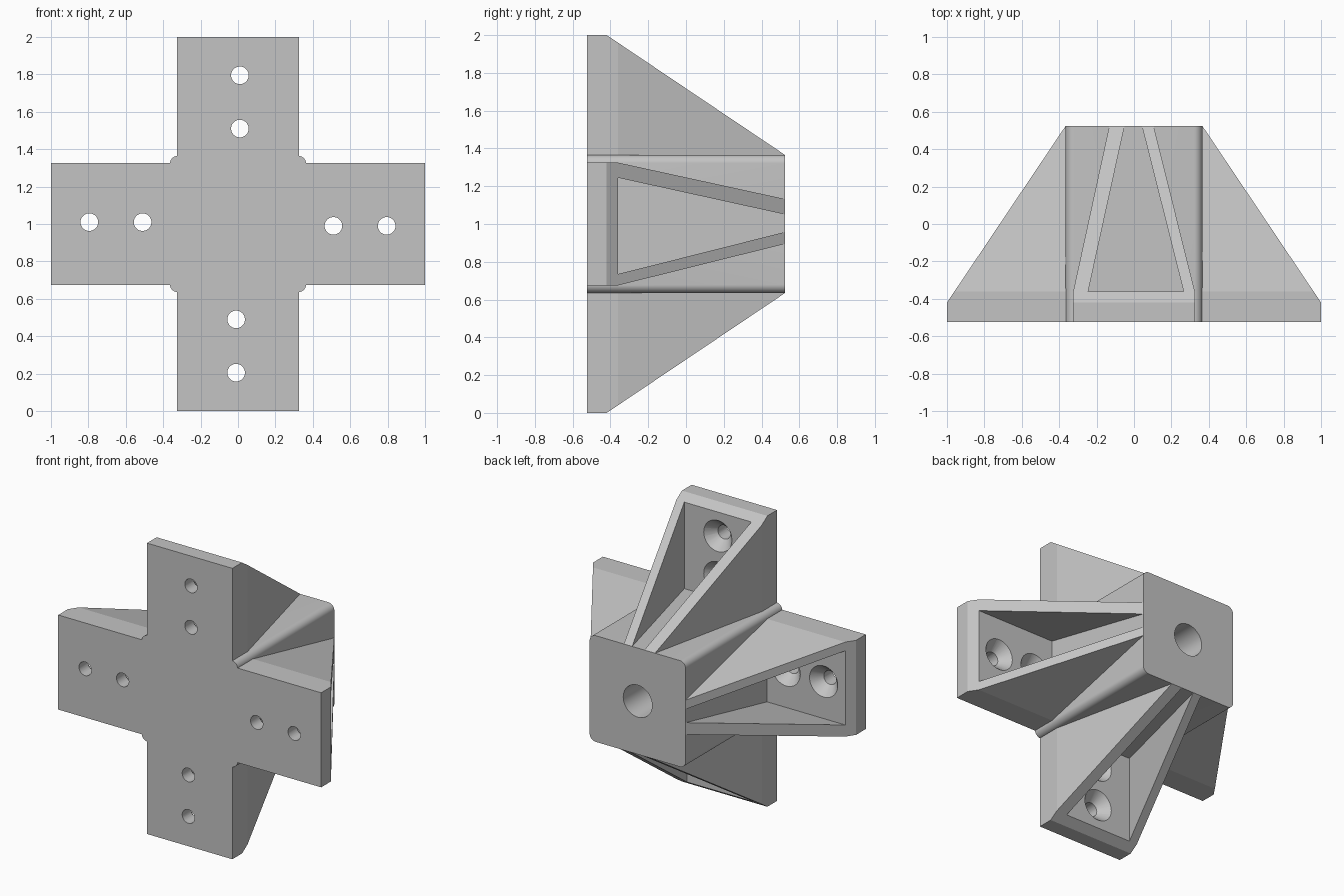
import bpy, bmesh
from math import radians
from mathutils import Matrix, Vector

if "Cube" in bpy.data.objects:
    bpy.data.objects.remove(bpy.data.objects["Cube"], do_unlink=True)

FRONT, BACK = -0.525, 0.525   # depth limits
EDGE, FLOOR = -0.42, -0.36    # start of the slope, pocket floor
HALF, CORE = 0.325, 0.365     # half widths of arm and core


def slope_x(y):
    """Reach of the sloping arm face at depth y."""
    return 1 + (CORE - 1) * (y - EDGE) / (BACK - EDGE)


def finish(bm, name):
    bmesh.ops.recalc_face_normals(bm, faces=bm.faces)
    mesh = bpy.data.meshes.new(name)
    bm.to_mesh(mesh)
    bm.free()
    obj = bpy.data.objects.new(name, mesh)
    bpy.context.collection.objects.link(obj)
    return obj


def hull(name, sections):
    """Convex solid from (y, x range, z range) sections."""
    bm = bmesh.new()
    for y, xs, zs in sections:
        for x in xs:
            for z in zs:
                bm.verts.new((x, y, z))
    bmesh.ops.convex_hull(bm, input=bm.verts)
    bmesh.ops.dissolve_limit(bm, angle_limit=radians(0.5), verts=bm.verts, edges=bm.edges)
    return finish(bm, name)


def cone(name, x, z, y0, y1, r0, r1):
    """Round solid along y."""
    bm = bmesh.new()
    bmesh.ops.create_cone(bm, cap_ends=True, segments=48, radius1=r0, radius2=r1, depth=y1 - y0,
                          matrix=Matrix.Translation((x, (y0 + y1) / 2, z))
                          @ Matrix.Rotation(radians(-90), 4, 'X'))
    return finish(bm, name)


def combine(target, tool, operation):
    """Apply a boolean and discard the tool."""
    tool.hide_render = True
    mod = target.modifiers.new("cut", 'BOOLEAN')
    mod.operation, mod.solver, mod.object = operation, 'EXACT', tool
    bpy.context.view_layer.objects.active = target
    bpy.ops.object.modifier_apply(modifier=mod.name)
    bpy.data.objects.remove(tool, do_unlink=True)


# One arm: base plate plus a wedge narrowing towards the back
tip = (-0.105, 0.132)
arm = hull("arm", [
    (FRONT, (0.2, 1), (-HALF, HALF)),
    (EDGE, (0.2, 1), (-HALF, HALF)),
    (FLOOR, (0.2, slope_x(FLOOR)), (-HALF, HALF)),
    (BACK, (0.2, CORE), tip)])

# Tapered pocket leaving two ribs
pocket = hull("pocket_cutter", [
    (FLOOR, (0.1, 1.2), (-0.265, 0.245)),
    (BACK + 0.02, (0.1, 1.2), (-0.037, 0.046))])
combine(arm, pocket, 'DIFFERENCE')

# Countersunk screw holes
for x in (0.51, 0.795):
    combine(arm, cone("drill", x, -0.01, -0.7, -0.2, 0.047, 0.047), 'DIFFERENCE')
    combine(arm, cone("countersink", x, -0.01, -0.43, -0.35, 0.046, 0.116), 'DIFFERENCE')

# Core block with rounded long corners
bm = bmesh.new()
bmesh.ops.create_cube(bm, size=1, matrix=Matrix.Diagonal((2 * CORE, BACK - FRONT, 2 * CORE, 1)))
long_edges = [e for e in bm.edges
              if abs((e.verts[0].co - e.verts[1].co).normalized().dot(Vector((0, 1, 0)))) > 0.9]
bmesh.ops.bevel(bm, geom=long_edges, offset=0.045, segments=10, profile=0.5, affect='EDGES')
bracket = finish(bm, "cross_bracket")

# Four arms turned around the core
for i in range(4):
    side = bpy.data.objects.new("arm_copy", arm.data.copy())
    bpy.context.collection.objects.link(side)
    side.data.transform(Matrix.Rotation(radians(-90 * i), 4, 'Y'))
    combine(bracket, side, 'UNION')
bpy.data.objects.remove(arm, do_unlink=True)

# Blind socket in the back of the core
combine(bracket, cone("socket_cutter", 0, 0, -0.3, 0.7, 0.11, 0.11), 'DIFFERENCE')
bracket.data.transform(Matrix.Translation((0, 0, 1)))

# Single grey material
grey = bpy.data.materials.new("plain_grey")
grey.use_nodes = True
colour = (0.55, 0.55, 0.55, 1)
grey.diffuse_color = colour
grey.node_tree.nodes["Principled BSDF"].inputs["Base Color"].default_value = colour
bracket.data.materials.clear()
bracket.data.materials.append(grey)
for face in bracket.data.polygons:
    face.material_index = 0

bpy.ops.object.select_all(action='DESELECT')
bracket.select_set(True)
bpy.context.view_layer.objects.active = bracket
bpy.ops.object.shade_smooth_by_angle(angle=radians(11))
